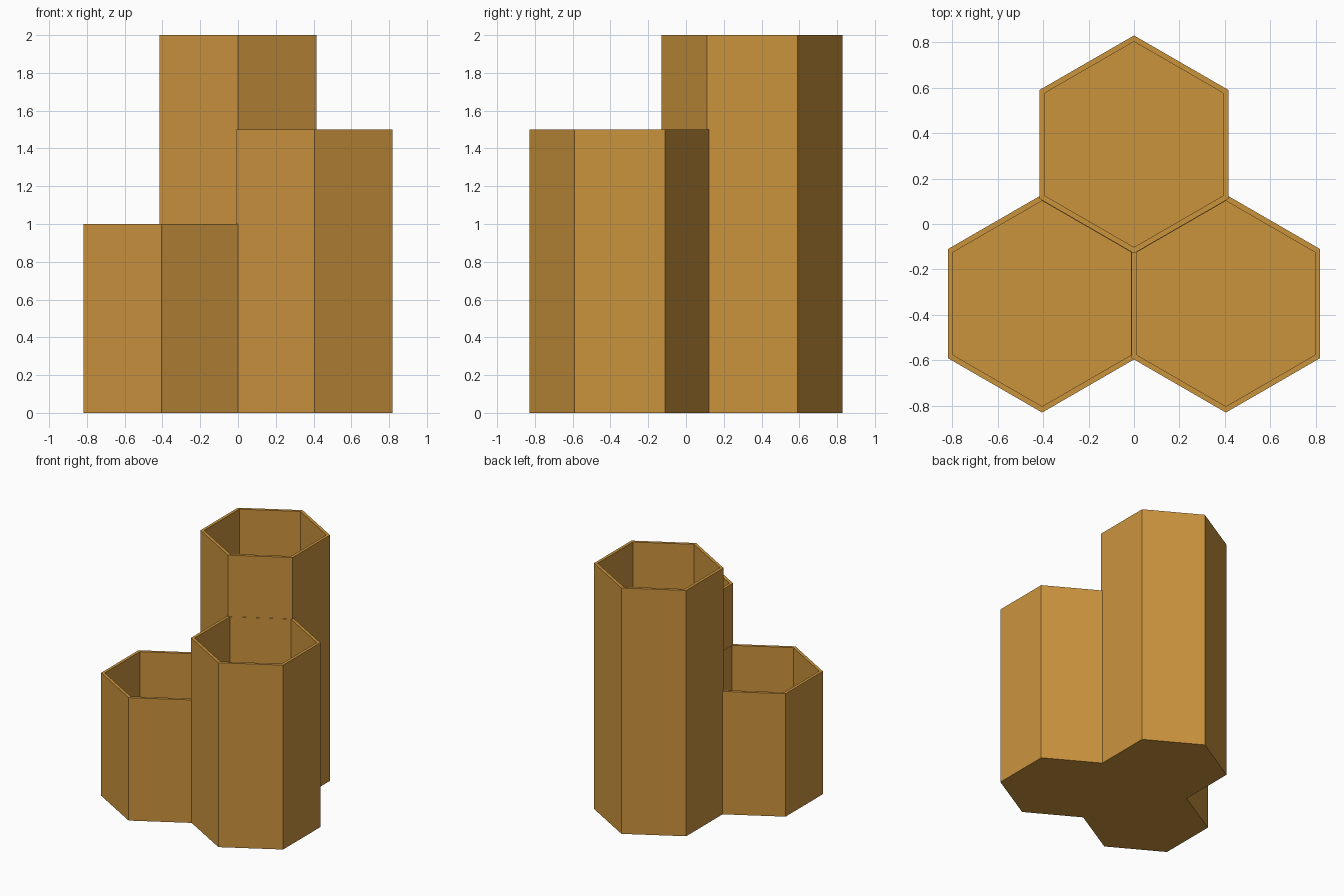
import bpy, bmesh, math
from mathutils import Vector

if "Cube" in bpy.data.objects:
    bpy.data.objects.remove(bpy.data.objects["Cube"])

RADIUS, WALL, FLOOR = 0.479, 0.0235, 0.025
DX, DY = 0.404, 0.35

amber = bpy.data.materials.new("amber")
amber.diffuse_color = (0.60, 0.295, 0.048, 1)
amber.use_nodes = True
amber.node_tree.nodes["Principled BSDF"].inputs["Base Color"].default_value = amber.diffuse_color


def hex_cup(name, x, y, height):
    """Open hexagonal tube with a thin wall and a closed floor."""
    bm = bmesh.new()

    def ring(r, z):
        return [bm.verts.new((x + r * math.cos(a), y + r * math.sin(a), z))
                for a in (math.radians(90 + 60 * i) for i in range(6))]

    inner_r = RADIUS - WALL / math.cos(math.pi / 6)
    rings = [ring(RADIUS, 0), ring(RADIUS, height),
             ring(inner_r, height), ring(inner_r, FLOOR)]
    for a, b in zip(rings, rings[1:]):
        for i in range(6):
            j = (i + 1) % 6
            bm.faces.new((a[i], a[j], b[j], b[i]))
    bm.faces.new(rings[0][::-1])
    bm.faces.new(rings[-1])
    bmesh.ops.recalc_face_normals(bm, faces=bm.faces)
    mesh = bpy.data.meshes.new(name)
    bm.to_mesh(mesh)
    bm.free()
    mesh.materials.append(amber)
    obj = bpy.data.objects.new(name, mesh)
    bpy.context.collection.objects.link(obj)
    return obj


# Three cells of stepped height, sharing their inner walls
holder = hex_cup("honeycomb_holder", 0, DY, 2.0)
cells = [hex_cup("short_cell", -DX, -DY, 1.0),
         hex_cup("middle_cell", DX, -DY, 1.5)]

# Fuse the cells into one solid
bpy.context.view_layer.objects.active = holder
for cell in cells:
    mod = holder.modifiers.new("fuse", 'BOOLEAN')
    mod.operation = 'UNION'
    mod.solver = 'EXACT'
    mod.object = cell
    bpy.ops.object.modifier_apply(modifier=mod.name)
    bpy.data.objects.remove(cell)
